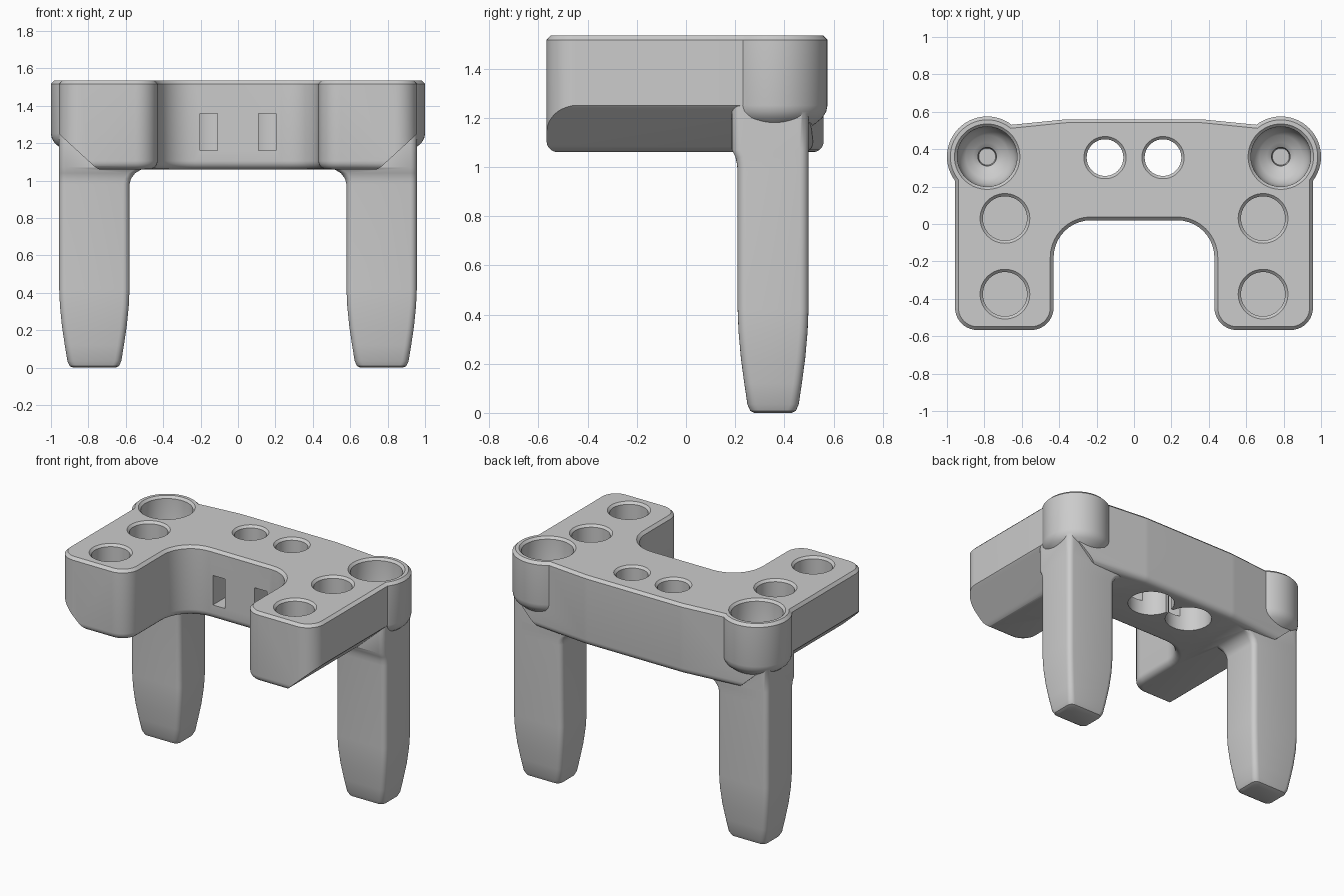
import bpy, bmesh, math
from mathutils import Vector

cube = bpy.data.objects.get("Cube")
if cube:
    bpy.data.objects.remove(cube, do_unlink=True)

grey = bpy.data.materials.new("plain grey")
grey.use_nodes = True
grey.diffuse_color = (0.6, 0.6, 0.6, 1)
grey.node_tree.nodes["Principled BSDF"].inputs["Base Color"].default_value = (0.6, 0.6, 0.6, 1)

TOP, BASE = 1.535, 1.06
BOSS = (0.785, 0.36)


def rounded(corners, steps=10):
    """Polygon of (x, y, radius) corners turned into a list of 2D points."""
    pts = []
    for i, (x, y, r) in enumerate(corners):
        p = Vector((x, y))
        a = (Vector(corners[i - 1][:2]) - p).normalized()
        b = (Vector(corners[(i + 1) % len(corners)][:2]) - p).normalized()
        half = a.angle(b) / 2
        centre = p + (a + b).normalized() * (r / math.sin(half))
        start = p + a * (r / math.tan(half)) - centre
        end = p + b * (r / math.tan(half)) - centre
        turn = start.angle_signed(end)
        for k in range(steps + 1):
            t = -turn * k / steps
            c, s = math.cos(t), math.sin(t)
            pts.append(centre + Vector((start.x * c - start.y * s, start.x * s + start.y * c)))
    return pts


def inset(pts, d):
    """Move a counter-clockwise outline inwards by d."""
    result = []
    for i, p in enumerate(pts):
        t = (pts[(i + 1) % len(pts)] - pts[i - 1]).normalized()
        result.append(p + Vector((-t.y, t.x)) * d)
    return result


def loft(name, loops):
    """Closed solid through matching loops of 3D points."""
    bm = bmesh.new()
    rings = [[bm.verts.new(p) for p in loop] for loop in loops]
    n = len(rings[0])
    for lo, hi in zip(rings, rings[1:]):
        for i in range(n):
            j = (i + 1) % n
            bm.faces.new((lo[i], lo[j], hi[j], hi[i]))
    bm.faces.new(rings[0])
    bm.faces.new(rings[-1])
    bmesh.ops.recalc_face_normals(bm, faces=bm.faces)
    mesh = bpy.data.meshes.new(name)
    bm.to_mesh(mesh)
    bm.free()
    mesh.materials.append(grey)
    ob = bpy.data.objects.new(name, mesh)
    bpy.context.collection.objects.link(ob)
    return ob


def lathe(name, x, y, profile, n=56):
    """Upright turned solid from (radius, z) pairs."""
    ang = [2 * math.pi * i / n for i in range(n)]
    return loft(name, [[(x + r * math.cos(a), y + r * math.sin(a), z) for a in ang] for r, z in profile])


def box(name, x0, x1, y0, y1, z0, z1):
    return loft(name, [[(x0, y0, z), (x1, y0, z), (x1, y1, z), (x0, y1, z)] for z in (z0, z1)])


def combine(target, other, operation):
    mod = target.modifiers.new("join", "BOOLEAN")
    mod.object, mod.operation, mod.solver = other, operation, "EXACT"
    bpy.context.view_layer.objects.active = target
    bpy.ops.object.modifier_apply(modifier=mod.name)
    bpy.data.objects.remove(other, do_unlink=True)


def mirrored(corners):
    return corners + [(-x, y, r) for x, y, r in reversed(corners)]


# U-shaped body with a rounded lower rim and a thin top chamfer
outline = rounded(mirrored([(0.43, 0.02, 0.2), (0.43, -0.567, 0.12), (0.957, -0.567, 0.12),
                            (0.957, 0.5, 0.12), (0.36, 0.56, 0.3)]))
rim = 0.045
levels = [(rim * (1 - math.sin(a)), BASE + rim * (1 - math.cos(a)))
          for a in (math.pi / 2 * k / 5 for k in range(6))]
levels += [(0, TOP - 0.018), (0.018, TOP)]
body = loft("bracket_body", [[(p.x, p.y, z) for p in inset(outline, d)] for d, z in levels])

# Sloping lower outer corners of the arms
section = rounded(mirrored([(0.74, BASE - 0.01, 0.12), (0.98, 1.27, 0.1), (0.98, TOP + 0.1, 0.02)]))
slope = loft("slope_section", [[(p.x, y, p.y) for p in section] for y in (-1, 1)])
combine(body, slope, "INTERSECT")

# Legs: (height, inset, flare into the body)
LEG = [(0, 0.075, 0), (0.008, 0.057, 0), (0.035, 0.044, 0), (0.12, 0.03, 0), (0.22, 0.015, 0),
       (0.33, 0.004, 0), (0.42, 0, 0), (0.98, 0, 0), (1.01, 0, 0.008), (1.04, 0, 0.03),
       (1.07, 0, 0.08), (1.28, 0, 0.08)]


def leg(s):
    loops = []
    for z, d, f in LEG:
        x0, x1, y0, y1 = 0.58 + d - f, 0.956 - d, 0.21 + d * 0.9 - f * 0.3, 0.498 - d * 0.9
        pts = rounded([(x0, y0, 0.035), (x1, y0, 0.035), (x1, y1, 0.035), (x0, y1, 0.035)], 5)
        loops.append([(s * p.x, p.y, z) for p in pts])
    return loft("leg", loops)


for s in (1, -1):
    combine(body, leg(s), "UNION")
    # Round boss above the leg
    combine(body, lathe("boss", s * BOSS[0], BOSS[1],
                        [(0.13, 1.15), (0.165, 1.175), (0.195, 1.2), (0.21, 1.225),
                         (0.215, 1.25), (0.215, TOP - 0.018), (0.197, TOP)]), "UNION")

for s in (1, -1):
    # Stepped bowl in the boss
    combine(body, lathe("bowl_cutter", s * BOSS[0], BOSS[1],
                        [(0.045, 1.16), (0.05, 1.21), (0.075, 1.23), (0.115, 1.25),
                         (0.145, 1.29), (0.158, 1.34), (0.16, TOP - 0.015),
                         (0.18, TOP + 0.005)]), "DIFFERENCE")
    # Blind sockets in the arms
    for y in (0.03, -0.375):
        combine(body, lathe("socket_cutter", s * 0.69, y, [(0.118, 1.3), (0.118, TOP - 0.015),
                                                           (0.138, TOP + 0.005)]), "DIFFERENCE")
    # Through holes with a wide recess below
    combine(body, lathe("hole_cutter", s * 0.155, 0.355, [(0.148, 1.0), (0.148, 1.42), (0.098, 1.421),
                                                          (0.098, TOP - 0.015), (0.118, TOP + 0.005)]), "DIFFERENCE")
    # Front slots leading into the recesses
    x0, x1 = sorted((s * 0.11, s * 0.202))
    combine(body, box("slot_cutter", x0, x1, -0.1, 0.36, 1.16, 1.36), "DIFFERENCE")

# Slit joining the two recesses
combine(body, box("slit_cutter", -0.05, 0.05, 0.33, 0.38, 1.0, 1.36), "DIFFERENCE")

bpy.ops.object.select_all(action="DESELECT")
body.select_set(True)
bpy.context.view_layer.objects.active = body
bpy.ops.object.shade_smooth_by_angle(angle=math.radians(32))
